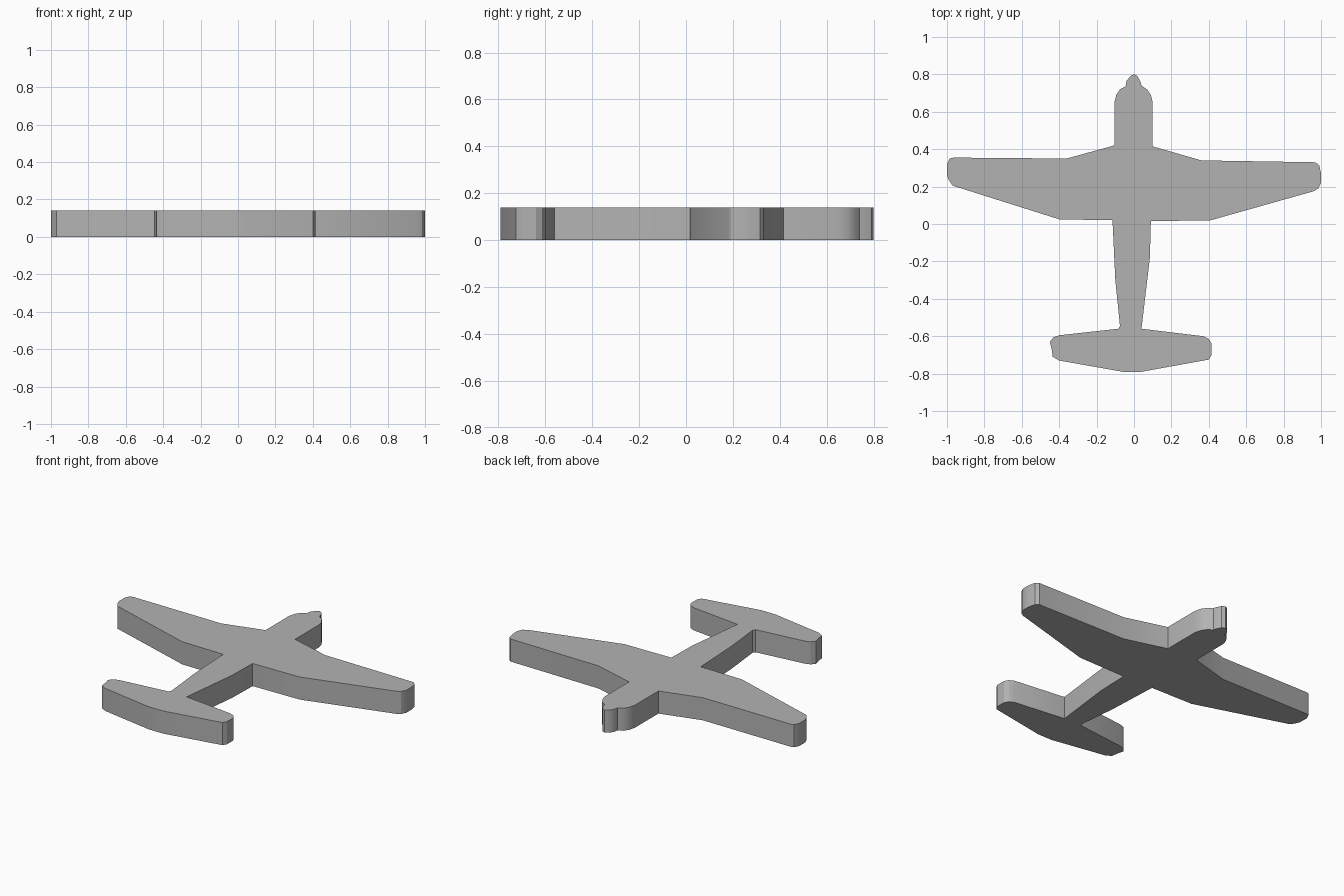
import bpy
import bmesh
import math

THICKNESS = 0.14

# Remove the default object only
default_cube = bpy.data.objects.get("Cube")
if default_cube:
    bpy.data.objects.remove(default_cube, do_unlink=True)


def make_material(name, colour):
    """Flat colour shown both in the viewport and in a render."""
    material = bpy.data.materials.new(name)
    material.use_nodes = True
    material.diffuse_color = colour
    shader = next(node for node in material.node_tree.nodes
                  if node.type == "BSDF_PRINCIPLED")
    shader.inputs["Base Color"].default_value = colour
    return material


def extrude_outline(name, outline, thickness, material):
    """Turn a closed plan outline into a flat plate standing on the ground."""
    bm = bmesh.new()
    base = bm.faces.new([bm.verts.new((x, y, 0)) for x, y in outline])
    result = bmesh.ops.extrude_face_region(bm, geom=[base], use_keep_orig=True)
    raised = [item for item in result["geom"]
              if isinstance(item, bmesh.types.BMVert)]
    bmesh.ops.translate(bm, verts=raised, vec=(0, 0, thickness))
    bmesh.ops.recalc_face_normals(bm, faces=bm.faces)

    mesh = bpy.data.meshes.new(name)
    bm.to_mesh(mesh)
    bm.free()
    mesh.materials.append(material)
    plate = bpy.data.objects.new(name, mesh)
    bpy.context.scene.collection.objects.link(plate)
    return plate


# Hand-cut, slightly uneven outline, section by section around the plan
nose_left = [(0, .8), (.02, .79), (.035, .76), (.04, .74),
             (.07, .72), (.09, .69), (.1, .65)]
wing_left = [(.1, .415), (.36, .34), (.97, .33), (.99, .315), (1, .27),
             (1, .22), (.985, .19), (.96, .175), (.41, .02), (.09, .015)]
fuselage_left = [(.085, -.18), (.04, -.56)]
tail_left = [(.37, -.6), (.4, -.615), (.415, -.64), (.415, -.7),
             (.4, -.725), (.04, -.79)]
tail_right = [(-.06, -.79), (-.4, -.73), (-.435, -.71), (-.44, -.67),
              (-.45, -.63), (-.43, -.605), (-.4, -.595), (-.085, -.56)]
fuselage_right = [(-.075, -.545), (-.1, -.3), (-.115, .02)]
wing_right = [(-.4, .025), (-.97, .205), (-.99, .235), (-1, .26), (-1, .32),
              (-.985, .35), (-.965, .355), (-.36, .35), (-.105, .42)]
nose_right = [(-.105, .65), (-.095, .69), (-.075, .72), (-.045, .735),
              (-.04, .765), (-.02, .79)]

outline = (nose_left + wing_left + fuselage_left + tail_left
           + tail_right + fuselage_right + wing_right + nose_right)

# One solid plate: nose, wings, fuselage and tailplane together
grey = make_material("plain grey", (0.45, 0.45, 0.45, 1))
airplane = extrude_outline("airplane_plate", outline, THICKNESS, grey)

# Soft rounded tips, crisp rims and corners
bpy.ops.object.select_all(action="DESELECT")
airplane.select_set(True)
bpy.context.view_layer.objects.active = airplane
bpy.ops.object.shade_smooth_by_angle(angle=math.radians(30))
